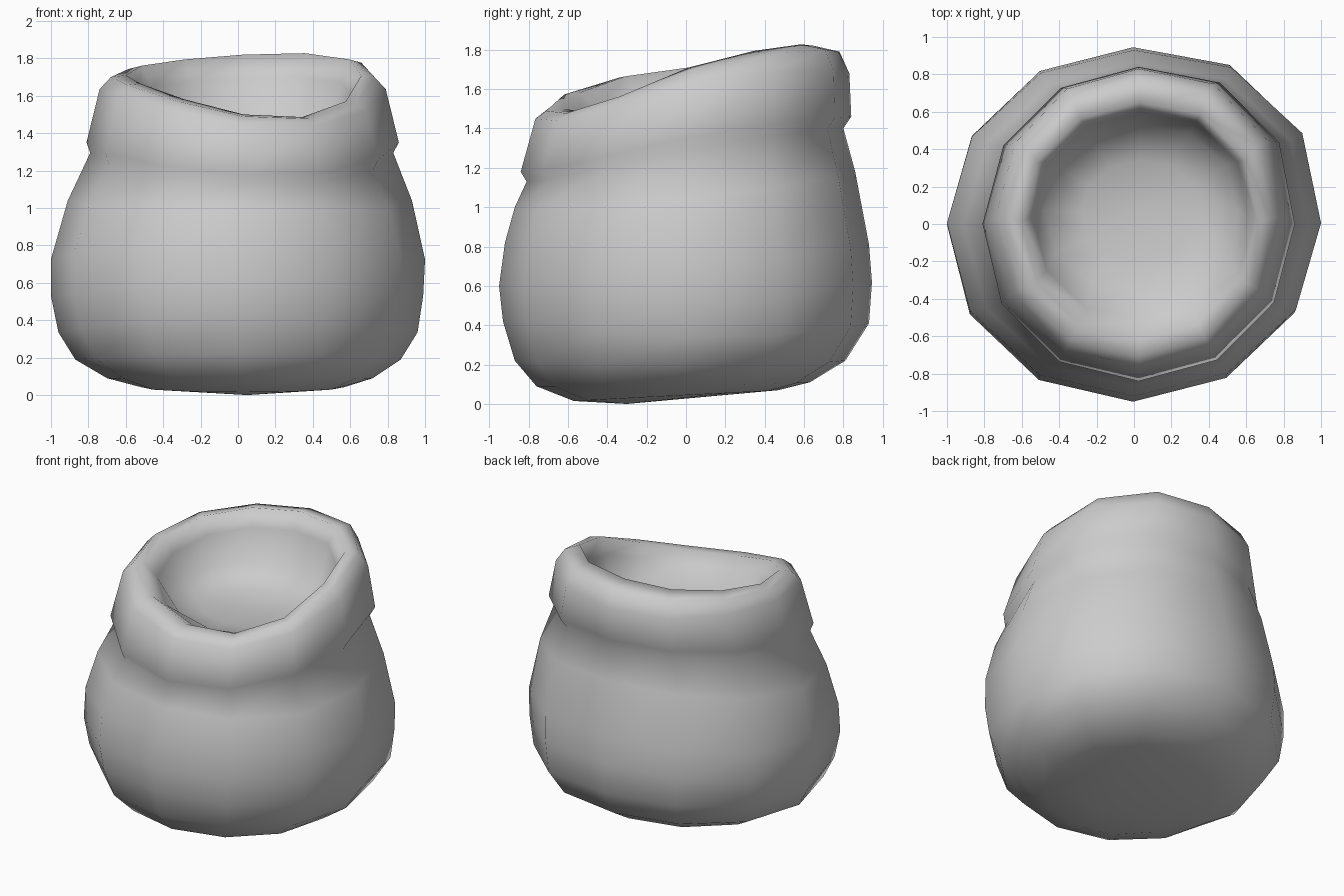
import bpy, bmesh, math

if "Cube" in bpy.data.objects:
    bpy.data.objects.remove(bpy.data.objects["Cube"])

SIDES = 12
# each ring: left x, right x, front y, front z, back y, back z, extra height at the sides, twist
RINGS = [
    (-.52, .57, -.57, .015, .47, .07, 0, 0),
    (-.70, .72, -.76, .09, .63, .11, -.01, 0),
    (-.87, .87, -.87, .22, .81, .22, -.03, 0),
    (-.96, .96, -.93, .42, .93, .41, -.08, 0),
    (-1.0, .99, -.95, .60, .945, .62, -.08, 0),
    (-1.0, 1.0, -.92, .82, .93, .81, -.09, 0),
    (-.91, .93, -.87, 1.0, .86, 1.18, -.05, .02),
    (-.79, .83, -.81, 1.13, .80, 1.40, .03, .04),
    # folded collar
    (-.81, .86, -.84, 1.18, .84, 1.46, .03, .04),
    (-.74, .79, -.765, 1.45, .83, 1.68, .07, .10),
    (-.68, .73, -.71, 1.49, .78, 1.79, .06, .11),
    (-.60, .66, -.62, 1.50, .65, 1.82, .05, .11),
    # shallow inside of the mouth
    (-.54, .61, -.52, 1.44, .60, 1.70, .03, .08),
    (-.48, .55, -.38, 1.38, .53, 1.46, 0, 0),
    (-.28, .34, -.20, 1.35, .34, 1.36, 0, 0),
]


def add_ring(bm, xl, xr, yf, zf, yb, zb, lift, twist):
    verts = []
    for i in range(SIDES):
        a = 2 * math.pi * i / SIDES
        c, s = math.cos(a), math.sin(a)
        # the sack bulges a little to the back right, and its rim twists mostly at the front
        k = 1 + .09 * max(0, c * s) if s > 0 else 1 + .03 * max(0, c * s)
        t = twist * (.35 if s > 0 else 1)
        x = (xl + xr) / 2 + (xr - xl) / 2 * c * k
        y = (yf + yb) / 2 + (yb - yf) / 2 * s * k
        z = (zf + zb) / 2 + (zb - zf) / 2 * s + lift * c * c + t * c * s
        verts.append(bm.verts.new((x, y, z)))
    return verts


def cap(bm, ring, centre):
    v = bm.verts.new(centre)
    for i in range(SIDES):
        bm.faces.new((ring[i], ring[(i + 1) % SIDES], v))


# sack skin, lofted from the base up and over the rim
bm = bmesh.new()
rings = [add_ring(bm, *r) for r in RINGS]
for a, b in zip(rings, rings[1:]):
    for i in range(SIDES):
        j = (i + 1) % SIDES
        bm.faces.new((a[i], a[j], b[j], b[i]))
cap(bm, rings[0], (0.05, -.3, 0))
cap(bm, rings[-1], (.03, .07, 1.345))
bmesh.ops.recalc_face_normals(bm, faces=bm.faces)
for f in bm.faces:
    f.smooth = True
mesh = bpy.data.meshes.new("open_sack")
bm.to_mesh(mesh)
bm.free()
sack = bpy.data.objects.new("open_sack", mesh)
bpy.context.collection.objects.link(sack)
